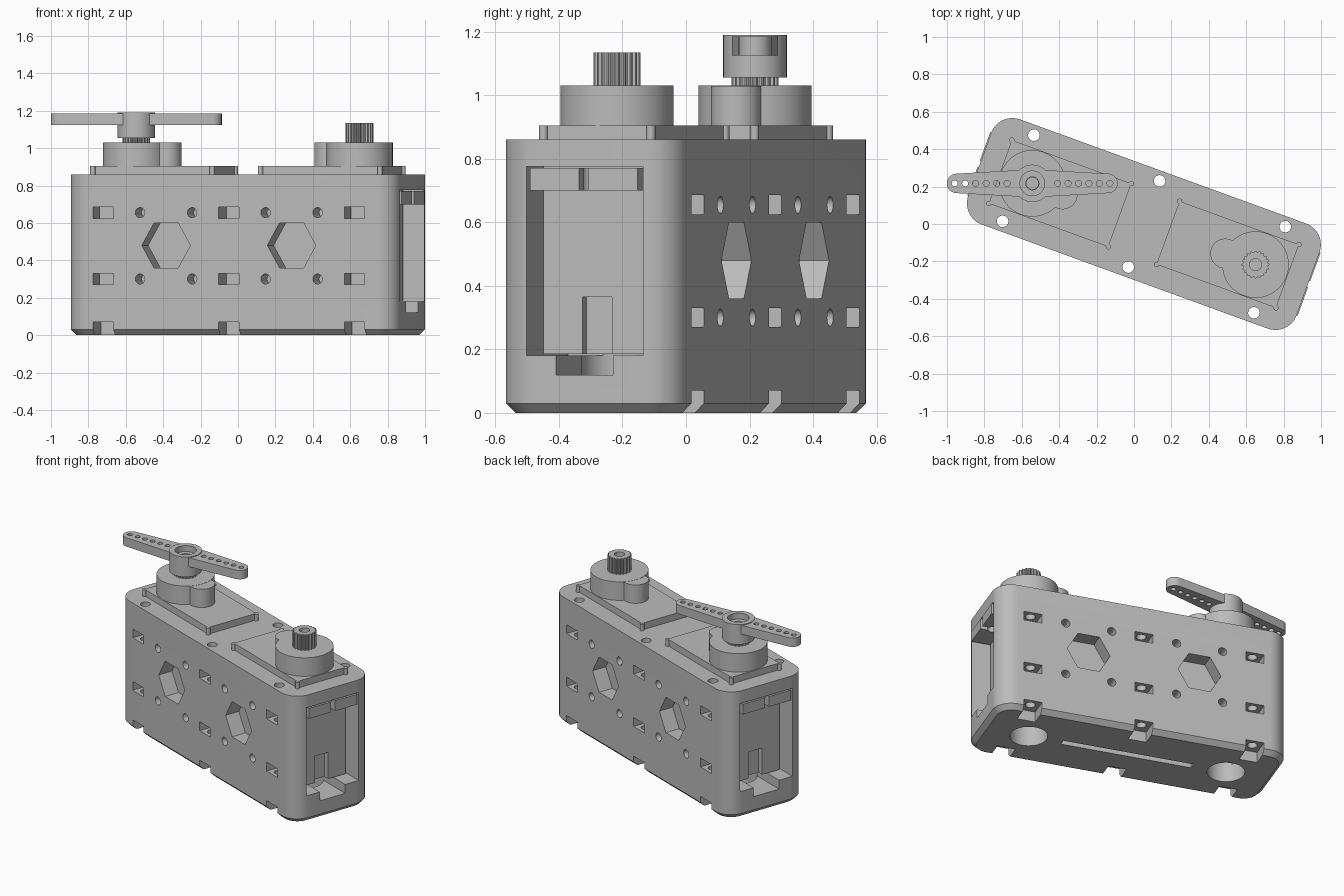
import bpy, bmesh
from math import sin, cos, pi, radians
from mathutils import Matrix

if "Cube" in bpy.data.objects:
    bpy.data.objects.remove(bpy.data.objects["Cube"])

PLACE = Matrix.Translation((0.053, 0, 0)) @ Matrix.Rotation(radians(-20), 4, "Z")
TURN = [Matrix.Identity(4), Matrix.Rotation(pi, 4, "Z")]
AXIS = 0.635       # distance of each output shaft from the centre
SCREWS = (-0.715, 0, 0.715)

grey = bpy.data.materials.new("plain grey")
grey.use_nodes = True
grey.diffuse_color = (0.5, 0.5, 0.5, 1)
grey.node_tree.nodes["Principled BSDF"].inputs["Base Color"].default_value = (0.5, 0.5, 0.5, 1)


# Outlines
def circle(x, y, r, n=40, start=0.0):
    return [(x + r * cos(start + 2 * pi * i / n), y + r * sin(start + 2 * pi * i / n)) for i in range(n)]


def rect(x0, x1, y0, y1):
    return [(x0, y0), (x1, y0), (x1, y1), (x0, y1)]


def round_rect(a, b, r, steps=10):
    pts = []
    for k, (sx, sy) in enumerate([(1, 1), (-1, 1), (-1, -1), (1, -1)]):
        for i in range(steps + 1):
            t = pi / 2 * (k + i / steps)
            pts.append((sx * (a - r) + r * cos(t), sy * (b - r) + r * sin(t)))
    return pts


def gear(r_out, r_in, teeth=20):
    pts = []
    for i in range(teeth * 4):
        r = r_out if i % 4 < 2 else r_in
        t = 2 * pi * i / (teeth * 4)
        pts.append((r * cos(t), r * sin(t)))
    return pts


# Solids
def loft(bm, rings, m=Matrix.Identity(4)):
    rows = [[bm.verts.new(m @ Matrix.Translation((x, y, z)).translation) for x, y in pts] for pts, z in rings]
    n = len(rows[0])
    bm.faces.new(rows[0][::-1])
    bm.faces.new(rows[-1])
    for low, high in zip(rows, rows[1:]):
        for i in range(n):
            j = (i + 1) % n
            bm.faces.new((low[i], low[j], high[j], high[i]))


def prism(bm, pts, z0, z1, m=Matrix.Identity(4)):
    loft(bm, [(pts, z0), (pts, z1)], m)


def finish(name, bm, m=Matrix.Identity(4)):
    bmesh.ops.recalc_face_normals(bm, faces=bm.faces)
    mesh = bpy.data.meshes.new(name)
    bm.to_mesh(mesh)
    bm.free()
    mesh.materials.append(grey)
    ob = bpy.data.objects.new(name, mesh)
    ob.matrix_world = PLACE @ m
    bpy.context.collection.objects.link(ob)
    return ob


def cut(ob, bm, m=Matrix.Identity(4)):
    tool = finish("cutter", bm, m)
    tool.hide_render = True
    mod = ob.modifiers.new("cut", "BOOLEAN")
    mod.operation, mod.solver, mod.object = "DIFFERENCE", "EXACT", tool
    bpy.context.view_layer.update()
    result = bpy.data.meshes.new_from_object(ob.evaluated_get(bpy.context.evaluated_depsgraph_get()))
    ob.modifiers.clear()
    ob.data = result
    bpy.data.objects.remove(tool)


def smooth(ob):
    ob.data.shade_smooth()
    ob.data.set_sharp_from_angle(angle=radians(25))


# Case with rounded corners and a chamfered foot
bm = bmesh.new()
full = round_rect(0.934, 0.299, 0.12)
loft(bm, [(round_rect(0.904, 0.269, 0.09), 0), (full, 0.03), (full, 0.86)])
case = finish("case", bm)

# Nut slots, foot notches, hexagons and pin holes on both long sides
bm = bmesh.new()
for turn in TURN:
    m = turn @ Matrix.Rotation(pi / 2, 4, "X")
    for u in SCREWS:
        for z0, z1 in ((-0.1, 0.07), (0.27, 0.33), (0.625, 0.685)):
            prism(bm, rect(u - 0.058, u + 0.058, z0, z1), 0.175, 0.4, m)
    for u in (-0.357, 0.357):
        prism(bm, circle(u, 0.48, 0.138, 6), 0.2, 0.4, m)
        for du in (-0.148, 0.148):
            for z in (0.3, 0.655):
                prism(bm, circle(u + du, z, 0.027, 24), 0.2, 0.4, m)
cut(case, bm)

# Vertical screw holes, round foot openings and the foot slot
bm = bmesh.new()
for u in SCREWS:
    for v in (-0.245, 0.245):
        prism(bm, circle(u, v, 0.031, 24), -0.1, 1)
for u in (-AXIS, AXIS):
    prism(bm, circle(u, 0, 0.115), -0.1, 0.3)
prism(bm, rect(-0.42, 0.42, -0.022, 0.022), -0.1, 0.06)
cut(case, bm)

# End windows and the cable channel below each
for outline, z0, z1 in ((rect(0.55, 1.1, -0.195, 0.195), 0.18, 0.775),
                        (rect(0.6, 1.1, -0.095, 0.095), 0.12, 0.25)):
    bm = bmesh.new()
    for turn in TURN:
        prism(bm, outline, z0, z1, turn)
    cut(case, bm)
smooth(case)

# Two motors, one turned half round
for turn, side in zip(TURN, ("left", "right")):
    bm = bmesh.new()
    prism(bm, rect(0.137, 0.817, -0.18, 0.18), 0.185, 0.905)
    motor = finish(side + "_motor_body", bm, turn)
    bm = bmesh.new()
    prism(bm, rect(0.777, 0.9, -0.05, 0.05), 0.1, 0.365)
    cut(motor, bm, turn)

    bm = bmesh.new()
    for u in (0.137, 0.817):
        for v in (-0.18, 0.18):
            prism(bm, circle(u, v, 0.014, 16), 0.84, 0.904)
    smooth(finish(side + "_motor_corner_pins", bm, turn))

    bm = bmesh.new()
    prism(bm, rect(0.75, 0.94, -0.18, 0.18), 0.7, 0.77)
    tab = finish(side + "_mounting_tab", bm, turn)
    for outline in (rect(0.88, 1, -0.016, 0.016), circle(0.87, 0, 0.03, 24)):
        bm = bmesh.new()
        prism(bm, outline, 0.6, 0.9)
        cut(tab, bm, turn)
    smooth(tab)

    # Gear housing: large round boss with a small one beside it
    for label, u, r, top in (("large", AXIS, 0.178, 1.03), ("small", AXIS - 0.172, 0.08, 1.029)):
        bm = bmesh.new()
        prism(bm, circle(u, 0, r, 56), 0.88, top)
        smooth(finish(f"{side}_{label}_gear_boss", bm, turn))

    # Splined output shaft with a screw hole
    at_shaft = turn @ Matrix.Translation((AXIS, 0, 0))
    bm = bmesh.new()
    prism(bm, gear(0.074, 0.066), 1.0, 1.135)
    shaft = finish(side + "_output_shaft", bm, at_shaft)
    bm = bmesh.new()
    prism(bm, circle(0, 0, 0.032, 24), 1.06, 1.3)
    cut(shaft, bm, at_shaft)

# Two-armed horn on one shaft, turned to lie along x
at_horn = Matrix.Translation((-AXIS, 0, 0)) @ Matrix.Rotation(radians(20), 4, "Z")
arms = []
for s in (1, -1):
    arms.append((0, -0.075 * s))
    for i in range(13):
        t = pi * (i / 12 - 0.5)
        arms.append((s * (0.405 + 0.052 * cos(t)), s * 0.052 * sin(t)))
bm = bmesh.new()
prism(bm, arms, 1.125, 1.185)
blade = finish("horn_arms", bm, at_horn)
bm = bmesh.new()
for s in (1, -1):
    for i in range(6):
        prism(bm, circle(s * (0.135 + 0.056 * i), 0, 0.016, 16), 1, 1.3)
prism(bm, circle(0, 0, 0.09), 1, 1.3)
cut(blade, bm, at_horn)
smooth(blade)

bm = bmesh.new()
prism(bm, circle(0, 0, 0.1, 48), 1.055, 1.19)
hub = finish("horn_hub", bm, at_horn)
for r, floor in ((0.066, 1.15), (0.035, 1.1)):
    bm = bmesh.new()
    prism(bm, circle(0, 0, r), floor, 1.3)
    cut(hub, bm, at_horn)
smooth(hub)
